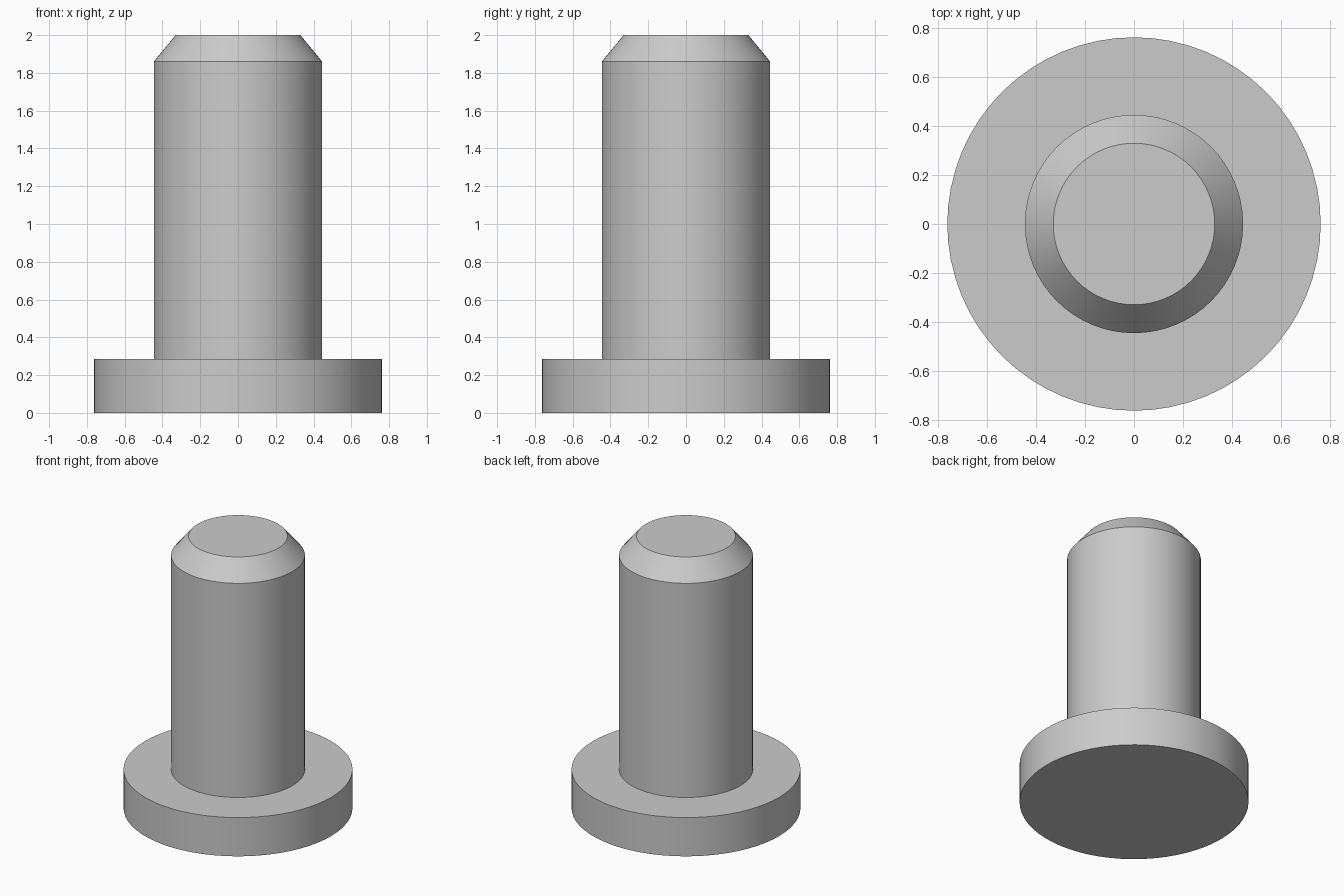
import bpy, bmesh
from math import radians, tau

SEGMENTS = 64

cube = bpy.data.objects.get("Cube")
if cube:
    bpy.data.objects.remove(cube, do_unlink=True)

# Plain grey metal
grey = bpy.data.materials.new("grey_metal")
grey.use_nodes = True
colour = (0.6, 0.6, 0.6, 1.0)
grey.diffuse_color = colour
grey.node_tree.nodes["Principled BSDF"].inputs["Base Color"].default_value = colour


def lathe(name, profile, material):
    """Turn a (radius, height) profile around z and cap both ends."""
    bm = bmesh.new()
    verts = [bm.verts.new((r, 0, z)) for r, z in profile]
    edges = [bm.edges.new(pair) for pair in zip(verts, verts[1:])]
    bmesh.ops.spin(bm, geom=verts + edges, cent=(0, 0, 0), axis=(0, 0, 1),
                   angle=tau, steps=SEGMENTS)
    bmesh.ops.remove_doubles(bm, verts=bm.verts, dist=0.0001)
    bmesh.ops.holes_fill(bm, edges=[e for e in bm.edges if e.is_boundary], sides=0)
    bmesh.ops.recalc_face_normals(bm, faces=bm.faces)
    mesh = bpy.data.meshes.new(name)
    bm.to_mesh(mesh)
    bm.free()
    mesh.materials.append(material)
    obj = bpy.data.objects.new(name, mesh)
    bpy.context.collection.objects.link(obj)
    return obj


# Round head, straight shank and chamfered tip as one turned solid
pin = lathe("headed_pin", [
    (0.763, 0.0), (0.763, 0.285),     # head
    (0.446, 0.285), (0.446, 1.86),    # shank
    (0.33, 2.0),                      # chamfer
], grey)

# Smooth round walls, crisp rims
bpy.ops.object.select_all(action="DESELECT")
pin.select_set(True)
bpy.context.view_layer.objects.active = pin
bpy.ops.object.shade_smooth_by_angle(angle=radians(30))
